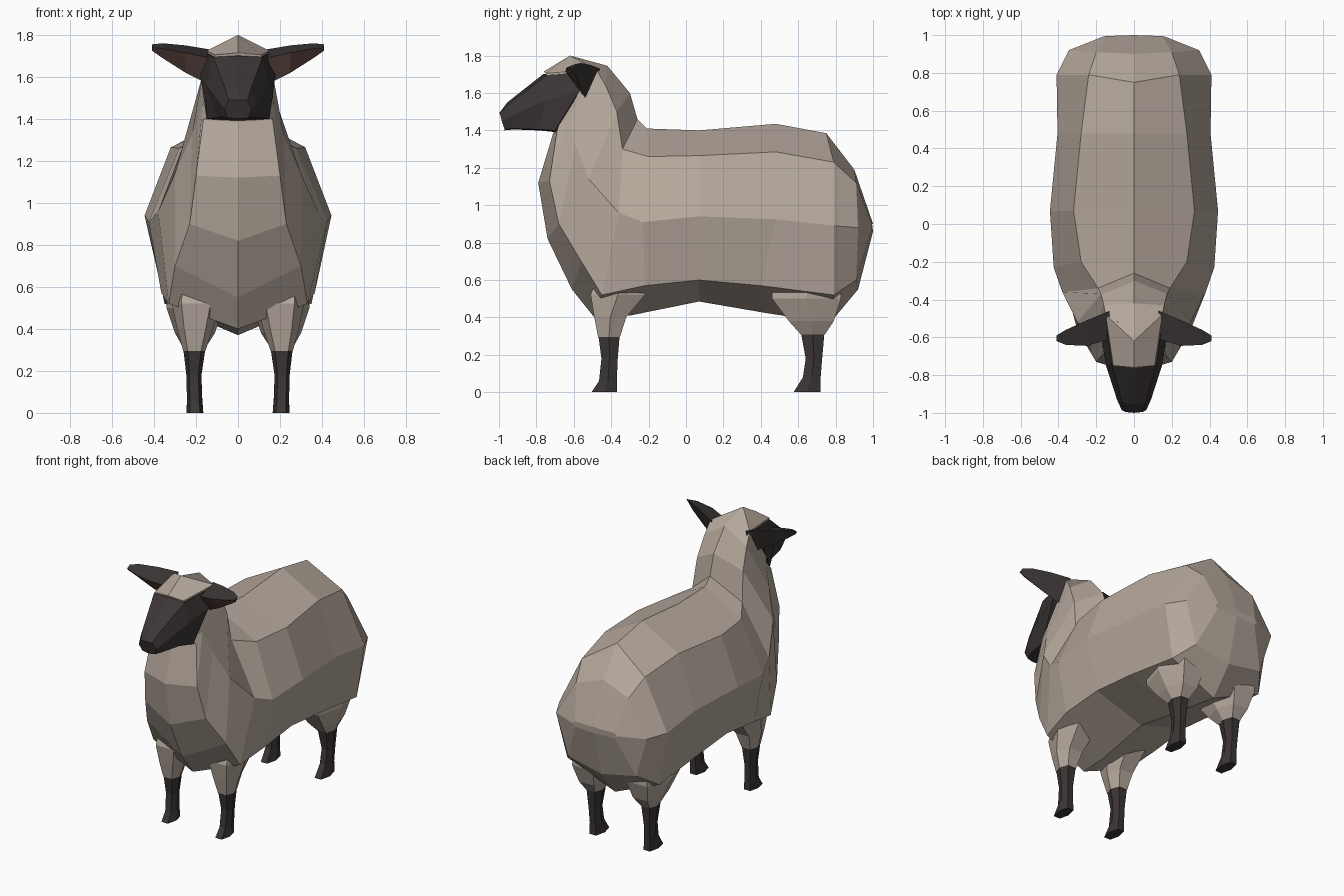
import bpy, bmesh


def material(name, color):
    m = bpy.data.materials.new(name)
    m.diffuse_color = (*color, 1)
    return m


WOOL = material("wool", (0.46, 0.39, 0.33))
DARK = material("dark_skin", (0.045, 0.036, 0.036))
PINK = material("inner_ear", (0.15, 0.085, 0.07))


def loft(name, rings, mats, pick=None):
    """Skin closed rings of points; pick(side index) chooses the material."""
    bm = bmesh.new()
    loops = [[bm.verts.new(p) for p in r] for r in rings]
    n = len(loops[0])
    for a, b in zip(loops, loops[1:]):
        for i in range(n):
            j = (i + 1) % n
            f = bm.faces.new((a[i], a[j], b[j], b[i]))
            f.material_index = pick(i) if pick else 0
    bm.faces.new(loops[0])
    bm.faces.new(loops[-1])
    bmesh.ops.recalc_face_normals(bm, faces=bm.faces[:])
    me = bpy.data.meshes.new(name)
    bm.to_mesh(me)
    bm.free()
    for m in mats:
        me.materials.append(m)
    ob = bpy.data.objects.new(name, me)
    bpy.context.collection.objects.link(ob)
    return ob


def symmetric(half):
    """Close a half ring (first and last points on the centre) by mirroring."""
    return half + [(-x, y, z) for x, y, z in half[-2:0:-1]]


# Half rings: back, shoulder, flank, lower flank, belly
rump = [
    [(0, 1.0, .90), (.15, .995, .90), (.17, .99, .88), (.15, .99, .86), (0, 1.0, .86)],
    [(0, .90, 1.19), (.20, .91, 1.12), (.345, .92, .88), (.26, .91, .60), (0, .92, .55)],
    [(0, .75, 1.385), (.24, .79, 1.23), (.41, .79, .89), (.35, .79, .52), (0, .77, .37)],
    [(0, .48, 1.435), (.28, .48, 1.285), (.405, .48, .925), (.36, .40, .57), (0, .42, .425)],
    [(0, .07, 1.40), (.32, .07, 1.265), (.445, .07, .94), (.36, .07, .60), (0, .07, .485)],
]
# Rings turning upwards through the chest and neck to the crown
neck = [
    [(0, -.21, 1.41), (.28, -.20, 1.26), (.425, -.23, .91), (.365, -.22, .57), (0, -.30, .41)],
    [(0, -.26, 1.46), (.19, -.34, 1.30), (.38, -.36, .96), (.33, -.45, .52), (0, -.49, .40)],
    [(0, -.30, 1.60), (.175, -.37, 1.50), (.30, -.52, 1.14), (.30, -.56, .70), (0, -.61, .55)],
    [(0, -.42, 1.745), (.16, -.43, 1.64), (.22, -.59, 1.32), (.23, -.68, .90), (0, -.74, .82)],
    [(0, -.62, 1.80), (.15, -.48, 1.725), (.17, -.63, 1.46), (.20, -.73, 1.13), (0, -.79, 1.12)],
    [(0, -.76, 1.715), (.11, -.75, 1.705), (.12, -.68, 1.43), (.165, -.69, 1.395), (0, -.71, 1.385)],
]
loft("fleece", [symmetric(r) for r in rump + neck], [WOOL])

# Tapered head with a blunt muzzle
head = [
    [(0, -.56, 1.72), (.155, -.485, 1.715), (.178, -.57, 1.61), (.15, -.70, 1.40), (0, -.69, 1.39)],
    [(0, -.765, 1.70), (.118, -.745, 1.695), (.148, -.75, 1.56), (.10, -.79, 1.405), (0, -.79, 1.40)],
    [(0, -.955, 1.55), (.062, -.945, 1.545), (.09, -.93, 1.48), (.075, -.92, 1.41), (0, -.92, 1.405)],
    [(0, -1.0, 1.49), (.045, -.995, 1.49), (.065, -.985, 1.45), (.05, -.97, 1.405), (0, -.975, 1.40)],
]
loft("head", [symmetric(r) for r in head], [DARK])

# Ear sections: x, then front, back and lower edge as (y, z)
ear = [
    (.13, (-.61, 1.69), (-.46, 1.73), (-.53, 1.56)),
    (.25, (-.645, 1.715), (-.51, 1.75), (-.56, 1.62)),
    (.36, (-.64, 1.735), (-.56, 1.76), (-.59, 1.69)),
    (.41, (-.62, 1.74), (-.59, 1.755), (-.61, 1.725)),
]
# Leg sections: z, centre x, half width, y front, y back
front_leg = [(0, .205, .04, -.505, -.37), (.06, .207, .036, -.465, -.37),
             (.18, .21, .036, -.452, -.365), (.30, .208, .052, -.468, -.355)]
front_thigh = [(.295, .208, .053, -.47, -.353), (.40, .205, .085, -.49, -.32),
               (.52, .20, .115, -.51, -.22), (.70, .19, .12, -.45, -.20)]
hind_leg = [(0, .205, .04, .575, .72), (.08, .207, .036, .625, .72),
            (.18, .21, .036, .64, .728), (.315, .208, .052, .615, .74)]
hind_thigh = [(.31, .208, .053, .613, .743), (.38, .205, .095, .55, .79),
              (.50, .205, .135, .46, .83), (.70, .19, .14, .45, .82)]


def limb(name, sections, s, mat):
    rings = []
    for z, x, w, y0, y1 in sections:
        m, c = (y0 + y1) / 2, w * .6
        rings.append([(s * (x + dx), y, z) for dx, y in
                      ((-c, y0), (c, y0), (w, m), (c, y1), (-c, y1), (-w, m))])
    loft(name, rings, [mat])


for s, side in ((1, "left"), (-1, "right")):
    rings = [[(s * x, y, z) for y, z in pts] for x, *pts in ear]
    loft(side + "_ear", rings, [DARK, PINK], lambda i: 1 if i == 2 else 0)
    limb(side + "_front_leg", front_leg, s, DARK)
    limb(side + "_front_thigh", front_thigh, s, WOOL)
    limb(side + "_hind_leg", hind_leg, s, DARK)
    limb(side + "_hind_thigh", hind_thigh, s, WOOL)
